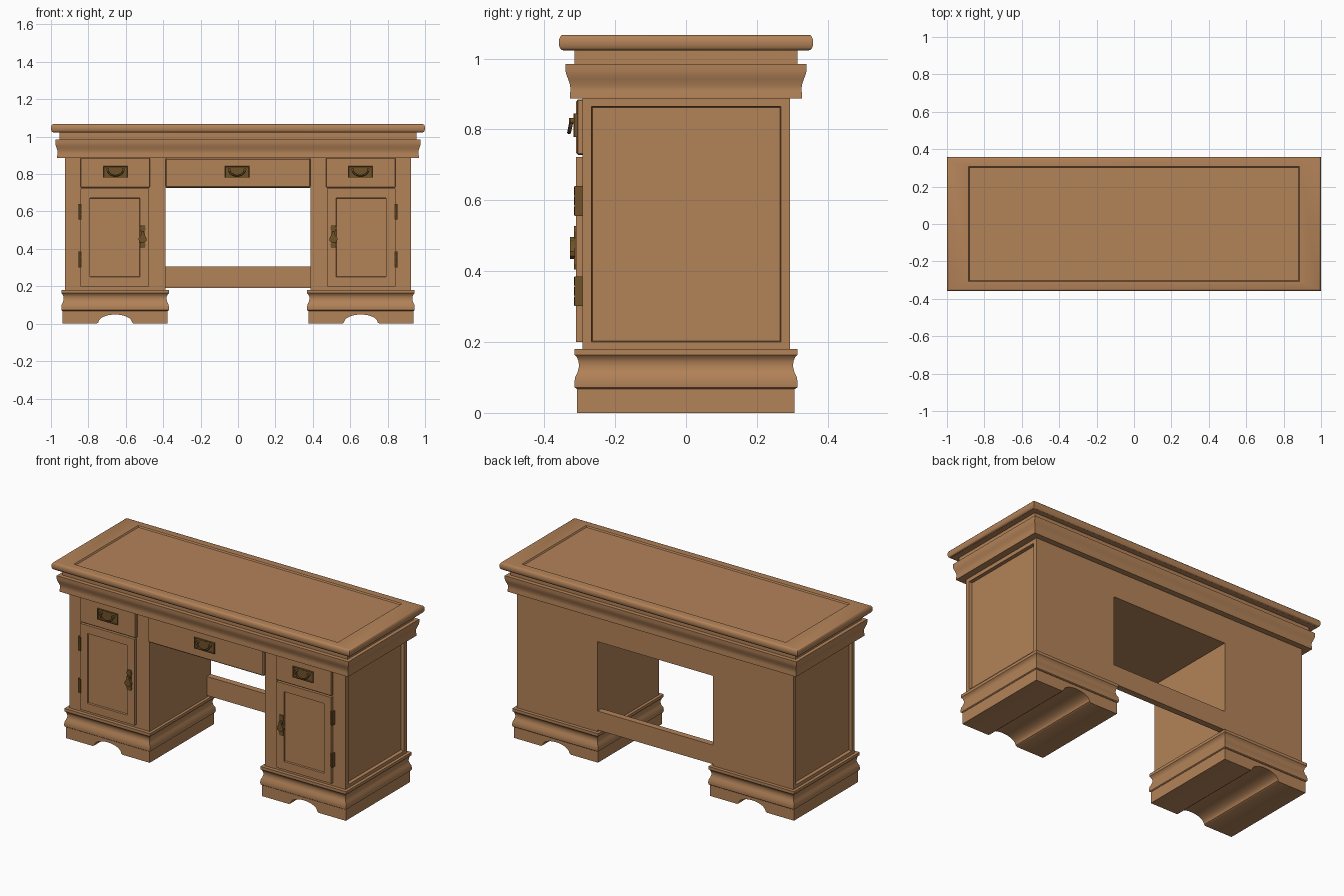
import bpy, bmesh, math
from mathutils import Vector

if "Cube" in bpy.data.objects:
    bpy.data.objects.remove(bpy.data.objects["Cube"])


def material(name, rgb):
    m = bpy.data.materials.new(name)
    m.diffuse_color = (*rgb, 1)
    m.use_nodes = True
    m.node_tree.nodes["Principled BSDF"].inputs["Base Color"].default_value = m.diffuse_color
    return m


WOOD = material("warm_wood", (0.45, 0.225, 0.098))
BRONZE = material("dark_bronze", (0.16, 0.085, 0.022))


def finish(name, bm, mat, smooth=False):
    bmesh.ops.recalc_face_normals(bm, faces=bm.faces)
    me = bpy.data.meshes.new(name)
    bm.to_mesh(me)
    bm.free()
    me.materials.append(mat)
    ob = bpy.data.objects.new(name, me)
    bpy.context.collection.objects.link(ob)
    if smooth:
        bpy.ops.object.select_all(action='DESELECT')
        ob.select_set(True)
        bpy.context.view_layer.objects.active = ob
        bpy.ops.object.shade_smooth_by_angle(angle=math.radians(35))
    return ob


def box(name, x, y, z, mat=WOOD, bevel=0.0, panel=None):
    """Box from ranges; panel = (normal, margin, depth) sinks a panel into one face."""
    bm = bmesh.new()
    bmesh.ops.create_cube(bm, size=1)
    for v in bm.verts:
        v.co = Vector([(a + b) / 2 + c * (b - a) for c, (a, b) in zip(v.co, (x, y, z))])
    if panel:
        n, margin, depth = Vector(panel[0]), panel[1], panel[2]
        bm.normal_update()
        face = [f for f in bm.faces if f.normal.dot(n) > 0.9]
        bmesh.ops.inset_region(bm, faces=face, thickness=margin)
        # thin step, so the panel walls are nearly square
        bmesh.ops.inset_region(bm, faces=face, thickness=0.003)
        for v in face[0].verts:
            v.co -= n * depth
    if bevel:
        bmesh.ops.bevel(bm, geom=bm.edges[:], offset=bevel, segments=1, affect='EDGES')
    return finish(name, bm, mat)


def moulding(name, cx, rings):
    """Stack of rectangular rings (half x, half y, z), capped at both ends."""
    bm = bmesh.new()
    loops = [[bm.verts.new((cx + sx * hx, sy * hy, z))
              for sx, sy in ((-1, -1), (1, -1), (1, 1), (-1, 1))] for hx, hy, z in rings]
    for a, b in zip(loops, loops[1:]):
        for i in range(4):
            j = (i + 1) % 4
            bm.faces.new((a[i], a[j], b[j], b[i]))
    bm.faces.new(loops[0][::-1])
    bm.faces.new(loops[-1])
    return finish(name, bm, WOOD, True)


def prism(name, pts, y0, y1, mat, smooth=False):
    """Front (x, z) outline extruded from y0 to y1."""
    bm = bmesh.new()
    f = bm.faces.new([bm.verts.new((x, y0, z)) for x, z in pts])
    ext = bmesh.ops.extrude_face_region(bm, geom=[f])
    for v in ext['geom']:
        if isinstance(v, bmesh.types.BMVert):
            v.co.y = y1
    bmesh.ops.triangulate(bm, faces=[f for f in bm.faces if len(f.verts) > 4])
    return finish(name, bm, mat, smooth)


def tube(name, pts, r):
    """Round bar along a path."""
    cu = bpy.data.curves.new(name, 'CURVE')
    cu.dimensions, cu.bevel_depth, cu.bevel_resolution, cu.use_fill_caps = '3D', r, 2, True
    sp = cu.splines.new('POLY')
    sp.points.add(len(pts) - 1)
    for p, c in zip(sp.points, pts):
        p.co = (*c, 1)
    cu.materials.append(BRONZE)
    bpy.context.collection.objects.link(bpy.data.objects.new(name, cu))


def drawer_pull(name, cx, z, y):
    # plate with raised rim, two posts and a hanging bail
    box(name + "_plate", (cx - .068, cx + .068), (y - .008, y + .002), (z - .033, z + .033),
        BRONZE, panel=((0, -1, 0), .006, .003))
    for s in (-1, 1):
        tube(name + "_post", [(cx + s * .042, y, z + .012), (cx + s * .042, y - .02, z + .012)], .008)
    bail = []
    for i in range(13):
        t = math.pi * i / 12
        bail.append((cx - .042 * math.cos(t), y - .014 - .007 * math.sin(t), z + .012 - .033 * math.sin(t)))
    tube(name + "_bail", bail, .0045)


# table top with rounded edge and sunken writing surface
T = [(.988, .348, 1.022)]
for i in range(9):
    a = -math.pi / 2 + math.pi * i / 8
    T.append((.988 + .012 * math.cos(a), .347 + .012 * math.cos(a), 1.045 + .022 * math.sin(a)))
T += [(.884, .307, 1.067), (.879, .302, 1.059)]
moulding("table_top", 0, T)

# neck and cornice below the top
box("neck", (-.955, .955), (-.315, .315), (.97, 1.026))
moulding("cornice", 0, [(.967, .328, .887), (.967, .328, .897), (.964, .326, .91), (.965, .327, .925),
                        (.970, .332, .940), (.975, .337, .953), (.977, .340, .965), (.977, .340, .985)])

# centre drawer, its case, and the back rail
box("centre_case", (-.39, .39), (-.292, .293), (.725, .89))
box("centre_drawer_front", (-.388, .388), (-.31, -.28), (.728, .885), bevel=.006)
box("back_rail", (-.39, .39), (.255, .293), (.19, .305))
drawer_pull("centre_pull", -.005, .812, -.31)

for s, side in ((-1, "left"), (1, "right")):
    def xr(a, b):
        return tuple(sorted((s * a, s * b)))

    # pedestal with sunken outer panel
    box(side + "_pedestal", xr(.387, .926), (-.292, .293), (.175, .89), panel=((s, 0, 0), .036, .02))

    # plinth: moulded band over a foot with an arch cut through
    c = s * .657
    w = [(.282, .068), (.287, .072), (.288, .085), (.286, .10), (.279, .115), (.275, .13),
         (.276, .145), (.281, .157), (.287, .163), (.287, .18)]
    moulding(side + "_plinth", c, [(h, h + .027, z) for h, z in w])
    arch = [(c - .1, 0)]
    for i in range(17):
        t = math.pi * i / 16
        arch.append((c - .09 * math.cos(t), .006 + .043 * math.sin(t)))
    arch.append((c + .1, 0))
    foot = [(c - .281, .07), (c - .281, 0)] + arch + [(c + .281, 0), (c + .281, .07)]
    prism(side + "_foot", foot, -.308, .306, WOOD, True)

    # drawer and panelled door
    box(side + "_drawer_front", xr(.47, .842), (-.308, -.28), (.729, .885), bevel=.003)
    box(side + "_door", xr(.475, .842), (-.31, -.28), (.2, .722), panel=((0, -1, 0), .07, .01))
    drawer_pull(side + "_pull", s * .655, .812, -.308)

    # hinges with barrel knuckles
    for z in (.343, .598):
        box(side + "_hinge", xr(.836, .853), (-.314, -.288), (z - .042, z + .042), BRONZE)
        for k in (-.028, 0, .028):
            tube(side + "_hinge_knuckle", [(s * .845, -.310, z + k - .012), (s * .845, -.310, z + k + .012)], .006)

    # door handle: back plate, knob and hanging drop
    hx = s * .51
    plate = [(-.012, .405), (.012, .405), (.016, .42), (.012, .44), (.012, .49), (.016, .51),
             (.012, .528), (-.012, .528), (-.016, .51), (-.012, .49), (-.012, .44), (-.016, .42)]
    prism(side + "_handle_plate", [(hx + x, z) for x, z in plate], -.316, -.306, BRONZE)
    tube(side + "_handle_post", [(hx, -.308, .488), (hx, -.328, .488)], .009)
    drop = [(-.007, .49), (-.01, .475), (-.022, .455), (-.02, .442), (-.008, .434),
            (.008, .434), (.02, .442), (.022, .455), (.01, .475), (.007, .49)]
    prism(side + "_handle_drop", [(hx + x, z) for x, z in drop], -.327, -.315, BRONZE)
